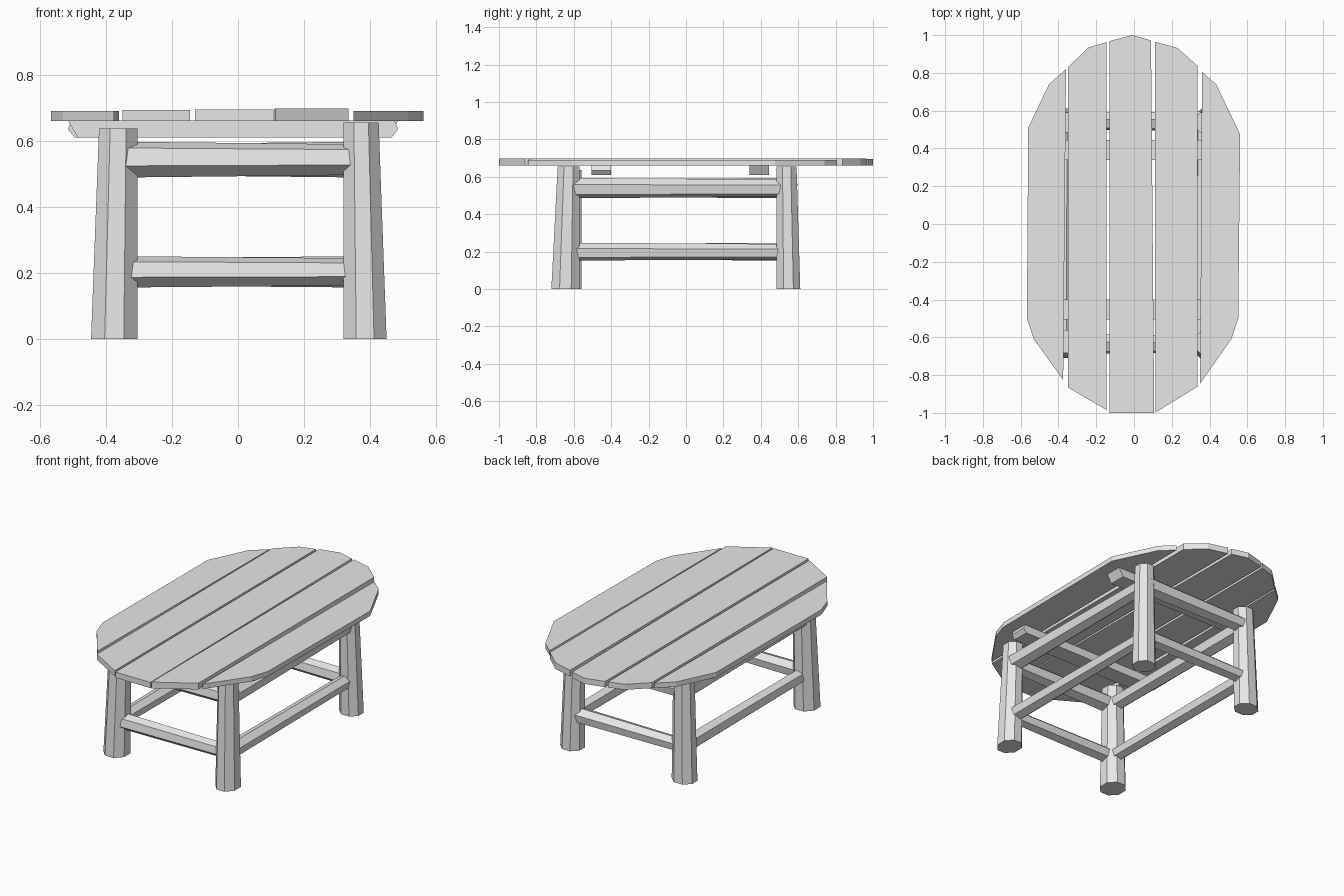
import bpy, bmesh, math
from mathutils import Vector

if "Cube" in bpy.data.objects:
    bpy.data.objects.remove(bpy.data.objects["Cube"])

wood = bpy.data.materials.new("plain_grey")
wood.diffuse_color = (0.8, 0.8, 0.8, 1)
wood.use_nodes = True
wood.node_tree.nodes["Principled BSDF"].inputs["Base Color"].default_value = wood.diffuse_color


def finish(name, bm):
    bmesh.ops.recalc_face_normals(bm, faces=bm.faces)
    mesh = bpy.data.meshes.new(name)
    bm.to_mesh(mesh)
    bm.free()
    mesh.materials.append(wood)
    obj = bpy.data.objects.new(name, mesh)
    bpy.context.collection.objects.link(obj)


def extrude(name, points, offset):
    """Solid made by extruding a closed outline."""
    bm = bmesh.new()
    face = bm.faces.new([bm.verts.new(p) for p in points])
    ext = bmesh.ops.extrude_face_region(bm, geom=[face])
    verts = [v for v in ext["geom"] if isinstance(v, bmesh.types.BMVert)]
    bmesh.ops.translate(bm, vec=offset, verts=verts)
    finish(name, bm)


def pole(name, a, b, ra, rb, sides, turn, u, v):
    """Tapered faceted pole from a to b; u and v span its end sections."""
    bm = bmesh.new()
    rings = []
    for c, r in ((a, ra), (b, rb)):
        ring = []
        for i in range(sides):
            t = turn + 2 * math.pi * i / sides
            p = Vector(c) + Vector(u) * (r[0] * math.cos(t)) + Vector(v) * (r[1] * math.sin(t))
            ring.append(bm.verts.new(p))
        rings.append(ring)
    for i in range(sides):
        j = (i + 1) % sides
        bm.faces.new((rings[0][i], rings[0][j], rings[1][j], rings[1][i]))
    bm.faces.new(rings[0])
    bm.faces.new(rings[1])
    finish(name, bm)


X, Y, Z = (1, 0, 0), (0, 1, 0), (0, 0, 1)

# Oval top cut from five planks
planks = [
    (0.690, [(-0.56, 0.51), (-0.45, 0.74), (-0.36, 0.82), (-0.375, -0.825), (-0.53, -0.61), (-0.567, -0.5)]),
    (0.694, [(-0.35, 0.83), (-0.24, 0.935), (-0.145, 0.963), (-0.145, -0.985), (-0.35, -0.865)]),
    (0.695, [(-0.13, 0.968), (-0.01, 1.0), (0.09, 0.972), (0.107, -1.0), (-0.13, -1.0)]),
    (0.698, [(0.11, 0.965), (0.23, 0.932), (0.335, 0.838), (0.335, -0.862), (0.113, -0.998)]),
    (0.690, [(0.36, 0.805), (0.435, 0.74), (0.562, 0.475), (0.552, -0.5), (0.515, -0.61), (0.35, -0.845)]),
]
for i, (top, outline) in enumerate(planks):
    extrude(f"top_plank_{i + 1}", [(x, y, 0.66) for x, y in outline], (0, 0, top - 0.66))

# Battens under the planks, with bevelled ends
profile = [(-0.515, 0.661), (0.475, 0.661), (0.485, 0.635), (0.465, 0.61), (-0.485, 0.61)]
for name, y in (("front_batten", -0.505), ("back_batten", 0.34)):
    pts = profile if y < 0 else [(-x - 0.03, z) for x, z in profile]
    extrude(name, [(x, y, z) for x, z in pts], (0, 0.105, 0))

# Octagonal legs: inner sides upright, outer sides leaning in
K = 1 / math.cos(math.pi / 8)
legs = [  # name, inner x, inner y, foot radii, head radii, height
    ("front_left_leg", -0.305, -0.56, (0.07, 0.075), (0.058, 0.061), 0.637),
    ("front_right_leg", 0.32, -0.57, (0.065, 0.075), (0.053, 0.058), 0.656),
    ("back_left_leg", -0.305, 0.485, (0.069, 0.063), (0.057, 0.053), 0.645),
    ("back_right_leg", 0.32, 0.485, (0.065, 0.063), (0.053, 0.053), 0.656),
]
for name, x, y, foot, head, h in legs:
    sx, sy = math.copysign(1, x), math.copysign(1, y)
    pole(name, (x + sx * foot[0], y + sy * foot[1], 0), (x + sx * head[0], y + sy * head[1], h),
         [r * K for r in foot], [r * K for r in head], 8, math.pi / 8, X, Y)

# Upper and lower rails, each thicker at one end
for level, z, thick, thin in (("upper", 0.543, 0.055, 0.047), ("lower", 0.203, 0.048, 0.042)):
    big, small = (thick, thick), (thin, thin)
    for name, y, ends in (("front", -0.635, (big, small)), ("back", 0.545, (small, big))):
        pole(f"{level}_{name}_rail", (-0.35, y, z), (0.37, y, z), *ends, 6, 0.35, Y, Z)
    for name, x, ends in (("right", 0.375, (big, small)), ("left", -0.365, (small, big))):
        pole(f"{level}_{name}_rail", (x, -0.61, z - 0.003), (x, 0.53, z - 0.003), *ends, 6, 0.35, X, Z)
